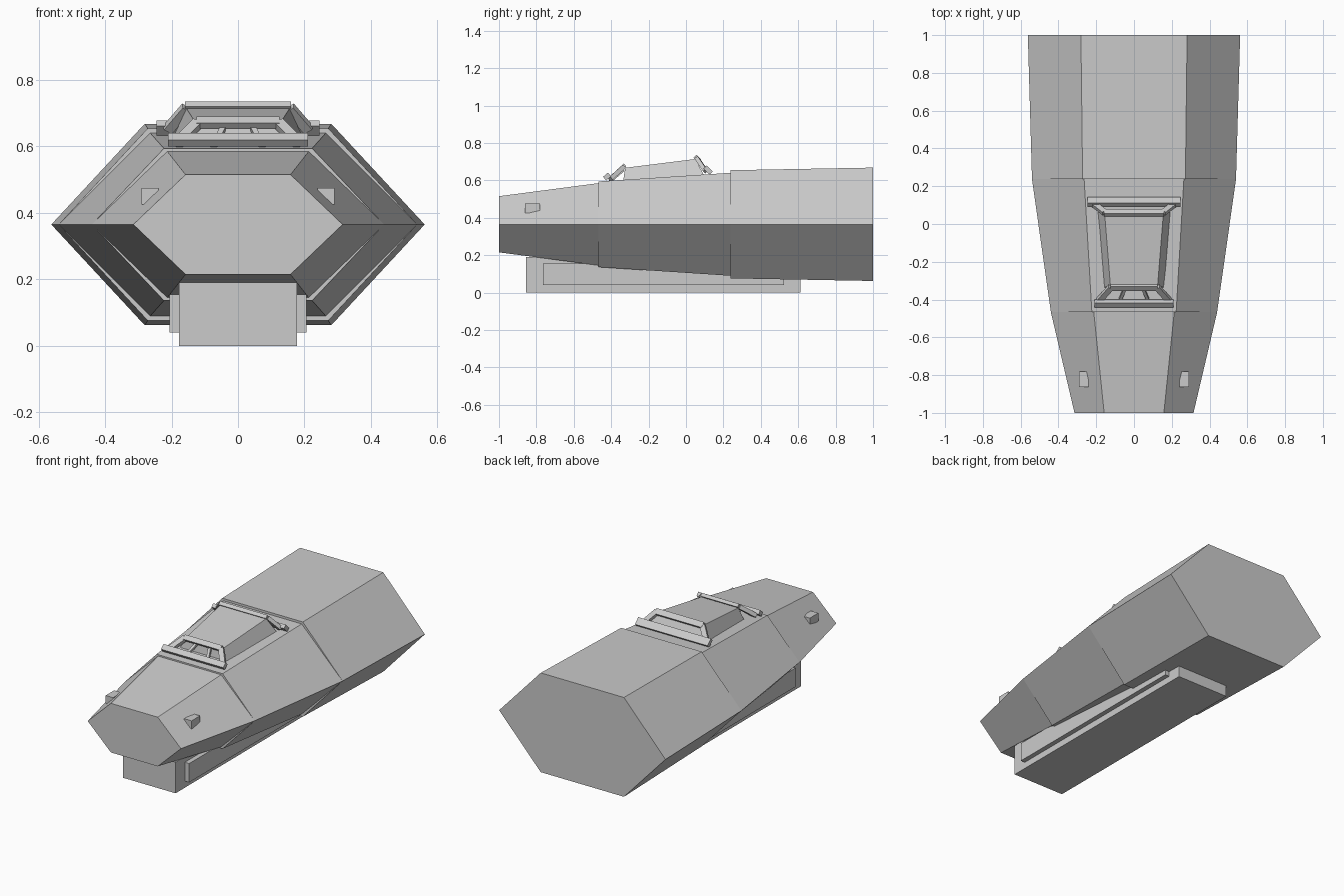
import bpy, bmesh
from mathutils import Vector, Matrix

cube = bpy.data.objects.get("Cube")
if cube:
    bpy.data.objects.remove(cube, do_unlink=True)

grey = bpy.data.materials.new("plain grey")
grey.use_nodes = True
grey.diffuse_color = (0.6, 0.6, 0.6, 1)
grey.node_tree.nodes["Principled BSDF"].inputs["Base Color"].default_value = (0.6, 0.6, 0.6, 1)

MID = 0.365  # height of the hull's widest edge


def finish(name, bm):
    bmesh.ops.recalc_face_normals(bm, faces=bm.faces)
    mesh = bpy.data.meshes.new(name)
    bm.to_mesh(mesh)
    bm.free()
    mesh.materials.append(grey)
    obj = bpy.data.objects.new(name, mesh)
    bpy.context.collection.objects.link(obj)
    return obj


def loft(name, rings):
    """Skin a row of closed rings and cap both ends."""
    bm = bmesh.new()
    loops = [[bm.verts.new(p) for p in ring] for ring in rings]
    n = len(loops[0])
    for a, b in zip(loops, loops[1:]):
        for i in range(n):
            j = (i + 1) % n
            bm.faces.new((a[i], a[j], b[j], b[i]))
    bm.faces.new(loops[0])
    bm.faces.new(loops[-1])
    return finish(name, bm)


def box(name, low, high):
    low, high = Vector(low), Vector(high)
    bm = bmesh.new()
    bmesh.ops.create_cube(bm, size=1)
    bmesh.ops.scale(bm, vec=high - low, verts=bm.verts)
    bmesh.ops.translate(bm, vec=(low + high) / 2, verts=bm.verts)
    return finish(name, bm)


def beam(name, start, end, width, depth, normal):
    """Rectangular bar; depth is measured along the frame's normal."""
    start, end = Vector(start), Vector(end)
    along = (end - start).normalized()
    side = Vector(normal).cross(along).normalized()
    out = along.cross(side)
    bm = bmesh.new()
    bmesh.ops.create_cube(bm, size=1)
    bmesh.ops.scale(bm, vec=((end - start).length, width, depth), verts=bm.verts)
    turn = Matrix((along, side, out)).transposed().to_4x4()
    bmesh.ops.transform(bm, matrix=Matrix.Translation((start + end) / 2) @ turn, verts=bm.verts)
    return finish(name, bm)


# Six-sided hull with two shallow steps: y, half width, flat half width, half height
sections = [(-1, .315, .158, .15), (-.467, .44, .213, .22), (-.467, .44, .223, .229),
            (.237, .54, .264, .275), (.237, .54, .272, .289), (1, .562, .281, .303)]
loft("hull", [[(w, y, MID), (f, y, MID + h), (-f, y, MID + h),
               (-w, y, MID), (-f, y, MID - h), (f, y, MID - h)]
              for y, w, f, h in sections])

# Keel with side plates
box("keel", (-.177, -.855, 0), (.177, .613, .19))
box("keel_side_plates", (-.206, -.765, .04), (.206, .525, .155))


# Canopy block with a set-back front
def canopy_ring(y_low, z_low, w_low, y_high, z_high, w_high):
    return [(-w_low, y_low, z_low), (w_low, y_low, z_low),
            (w_high, y_high, z_high), (-w_high, y_high, z_high)]


loft("canopy", [canopy_ring(-.34, .57, .172, -.325, .667, .125),
                canopy_ring(.11, .6, .208, .05, .714, .155)])

# Tilted frames around the windscreen and the rear of the canopy
front_n, rear_n = (0, -.65, .76), (0, .7, .7)
beam("windscreen_lower_bar", (-.21, -.422, .62), (.21, -.422, .62), .034, .026, front_n)
beam("windscreen_upper_bar", (-.125, -.337, .672), (.125, -.337, .672), .03, .02, front_n)
beam("rear_lower_bar", (-.245, .118, .654), (.245, .118, .654), .045, .024, rear_n)
beam("rear_upper_bar", (-.16, .06, .716), (.16, .06, .716), .034, .022, rear_n)

for side, label in ((1, "left"), (-1, "right")):
    beam(label + "_windscreen_post", (side * .185, -.405, .607),
         (side * .122, -.335, .67), .03, .024, front_n)
    beam(label + "_windscreen_strut", (side * .075, -.405, .595),
         (side * .045, -.335, .655), .016, .016, front_n)
    beam(label + "_rear_post", (side * .212, .105, .65),
         (side * .155, .06, .716), .03, .022, rear_n)
    # Nose lamp whose inner part sinks into the hull
    xs = sorted((side * .24, side * .29))
    box(label + "_nose_lamp", (xs[0], -.862, .425), (xs[1], -.78, .475))
